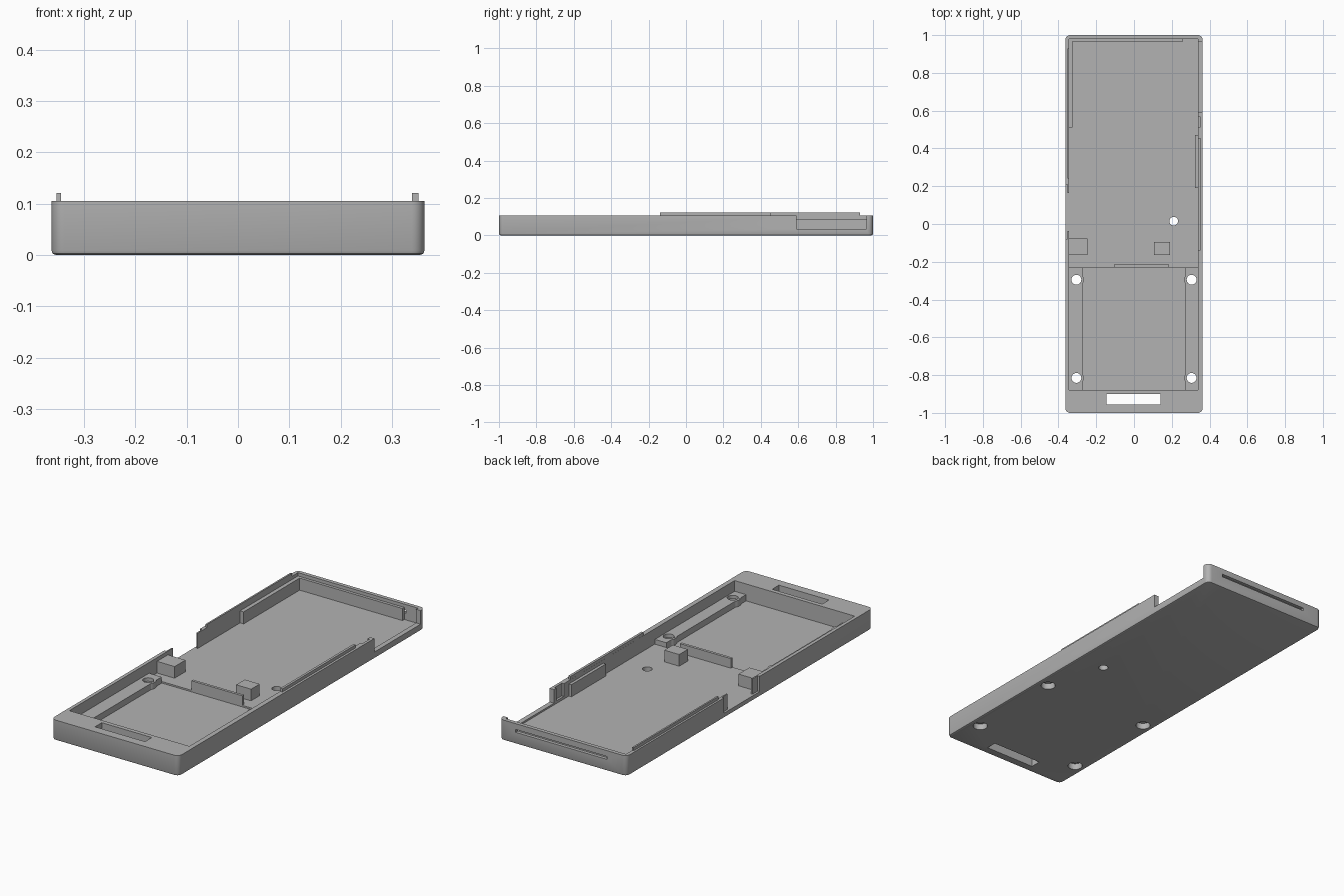
import bpy, bmesh

cube = bpy.data.objects.get("Cube")
if cube:
    bpy.data.objects.remove(cube, do_unlink=True)

grey = bpy.data.materials.new("plain_grey")
grey.use_nodes = True
COLOR = (0.45, 0.45, 0.45, 1)
grey.diffuse_color = COLOR
grey.node_tree.nodes["Principled BSDF"].inputs["Base Color"].default_value = COLOR


def finish(name, bm):
    bmesh.ops.recalc_face_normals(bm, faces=bm.faces)
    mesh = bpy.data.meshes.new(name)
    bm.to_mesh(mesh)
    bm.free()
    mesh.materials.append(grey)
    obj = bpy.data.objects.new(name, mesh)
    bpy.context.collection.objects.link(obj)
    return obj


def box_bm(x0, x1, y0, y1, z0, z1):
    bm = bmesh.new()
    bmesh.ops.create_cube(bm, size=1)
    for v in bm.verts:
        v.co = (x1 if v.co.x > 0 else x0, y1 if v.co.y > 0 else y0, z1 if v.co.z > 0 else z0)
    return bm


def box(name, *limits):
    return finish(name, box_bm(*limits))


def cylinder(name, x, y, z0, z1, r):
    bm = bmesh.new()
    bmesh.ops.create_cone(bm, cap_ends=True, segments=32, radius1=r, radius2=r, depth=z1 - z0)
    bmesh.ops.translate(bm, verts=bm.verts, vec=(x, y, (z0 + z1) / 2))
    return finish(name, bm)


def combine(target, tool, operation):
    mod = target.modifiers.new(operation, 'BOOLEAN')
    mod.operation, mod.solver, mod.object = operation, 'EXACT', tool
    bpy.context.view_layer.objects.active = target
    bpy.ops.object.modifier_apply(modifier=mod.name)
    bpy.data.objects.remove(tool, do_unlink=True)


# Outer tray: rounded upright corners and a softened bottom edge
W, TOP, FLOOR, POCKET, LEDGE = 0.363, 0.105, 0.026, 0.018, 0.05
bm = box_bm(-W, W, -1, 1, 0, TOP)
upright = [e for e in bm.edges if abs(e.verts[0].co.z - e.verts[1].co.z) > 0.05]
bmesh.ops.bevel(bm, geom=upright, offset=0.025, segments=6, affect='EDGES', profile=0.5)
base = [e for e in bm.edges if all(v.co.z < 0.001 for v in e.verts)]
bmesh.ops.bevel(bm, geom=base, offset=0.009, segments=2, affect='EDGES', profile=0.5)
tray = finish("tray", bm)

# Hollow interior, front pocket, wall notches and slots
CUTS = [
    (-0.345, 0.338, -0.23, 0.98, FLOOR, 0.2),
    (-0.345, 0.338, -0.878, -0.229, POCKET, 0.2),
    (-0.145, 0.14, -0.955, -0.9, -0.1, 0.2),
    (0.33, 0.4, 0.59, 0.965, 0.035, 0.2),
    (-0.4, -0.352, -0.08, 0.21, FLOOR, 0.2),
    (-0.36, -0.33, -0.037, 0.165, FLOOR, 0.2),
    (0.33, 0.349, 0.51, 0.57, 0.04, 0.2),
    (-0.25, 0.27, 0.97, 1.1, 0.06, 0.075),
]
for limits in CUTS:
    combine(tray, box("cutter", *limits), 'DIFFERENCE')

# Screw ledges along both sides of the pocket
for side in (-1, 1):
    inner, outer = side * 0.273, side * 0.35
    ledge = box("ledge", min(inner, outer), max(inner, outer), -0.885, -0.23, 0.01, LEDGE)
    combine(tray, ledge, 'UNION')

# Screw bosses with wide recesses from below
for side in (-1, 1):
    for y in (-0.295, -0.815):
        x = side * 0.305
        combine(tray, cylinder("boss", x, y, 0.01, LEDGE - 0.0005, 0.039), 'UNION')
        combine(tray, cylinder("cutter", x, y, -0.1, 0.2, 0.026), 'DIFFERENCE')
        combine(tray, cylinder("cutter", x, y, -0.1, 0.032, 0.035), 'DIFFERENCE')

# Round opening in the floor
combine(tray, cylinder("cutter", 0.21, 0.015, -0.1, 0.2, 0.023), 'DIFFERENCE')

# Round socket opening in the left wall
bm = bmesh.new()
bmesh.ops.create_cone(bm, cap_ends=True, segments=32, radius1=0.018, radius2=0.018, depth=0.1)
for v in bm.verts:
    v.co = (v.co.z + 0.36, v.co.y + 0.535, v.co.x + 0.07)
combine(tray, finish("cutter", bm), 'DIFFERENCE')

# Inner plates, support blocks and raised rim lips
Z = FLOOR - 0.004
PARTS = {
    "right_inner_plate": (-0.349, -0.325, 0.51, 0.967, Z, 0.088),
    "back_inner_plate": (-0.349, 0.26, 0.965, 0.983, Z, 0.088),
    "left_inner_plate": (0.323, 0.342, 0.19, 0.47, Z, 0.088),
    "divider_plate": (-0.105, 0.185, -0.229, -0.215, Z, 0.075),
    "right_block": (-0.348, -0.245, -0.165, -0.077, Z, 0.086),
    "left_block": (0.105, 0.19, -0.165, -0.095, Z, 0.086),
    "right_rim_lip": (-0.353, -0.3445, 0.24, 0.93, 0.1, 0.121),
    "left_rim_lip": (0.3385, 0.351, -0.14, 0.455, 0.1, 0.121),
}
for name, limits in PARTS.items():
    box(name, *limits)

bpy.ops.object.select_all(action='DESELECT')
tray.select_set(True)
bpy.context.view_layer.objects.active = tray
bpy.ops.object.shade_smooth_by_angle(angle=0.6)
